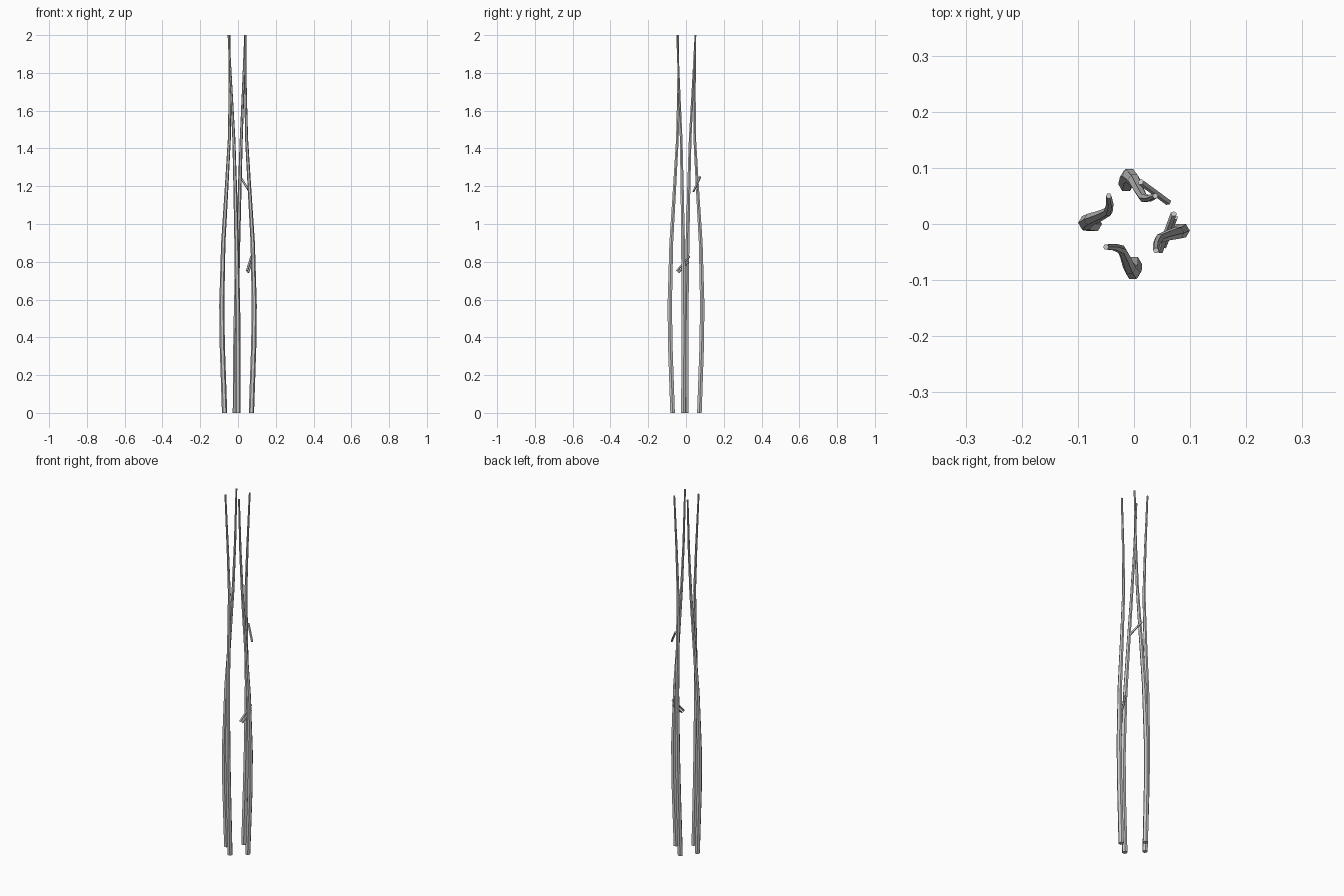
import bpy, bmesh, math
from mathutils import Vector

if "Cube" in bpy.data.objects:
    bpy.data.objects.remove(bpy.data.objects["Cube"])


def tube(name, points, radii, sides=6):
    """Flat-shaded tapering tube through the points, capped at both ends."""
    bm = bmesh.new()
    pts = [Vector(p) for p in points]
    upright = abs((pts[-1] - pts[0]).normalized().z) > 0.97
    rings = []
    for p, r in zip(pts, radii):
        d = Vector((0, 0, 1)) if upright else (pts[-1] - pts[0]).normalized()
        u = Vector((1, 0, 0)) if upright else d.cross(Vector((0, 0, 1))).normalized()
        v = d.cross(u)
        rings.append([bm.verts.new(p + r * (math.cos(a) * u + math.sin(a) * v))
                      for a in (2 * math.pi * i / sides for i in range(sides))])
    for a, b in zip(rings, rings[1:]):
        for i in range(sides):
            j = (i + 1) % sides
            bm.faces.new((a[i], a[j], b[j], b[i]))
    bm.faces.new(rings[0][::-1])
    bm.faces.new(rings[-1])
    bmesh.ops.recalc_face_normals(bm, faces=bm.faces)
    mesh = bpy.data.meshes.new(name)
    bm.to_mesh(mesh)
    bm.free()
    bpy.context.collection.objects.link(bpy.data.objects.new(name, mesh))


# Stem path: distance outwards, sideways drift, height, radius
PATH = [(0.071, 0.000, 0.00, 0.0140),
        (0.083, 0.000, 0.35, 0.0138),
        (0.086, 0.002, 0.57, 0.0135),
        (0.078, 0.008, 0.90, 0.0115),
        (0.060, 0.015, 1.20, 0.0095),
        (0.046, 0.022, 1.45, 0.0080),
        (0.043, 0.035, 1.70, 0.0065),
        (0.045, 0.050, 2.00, 0.0050)]

# Four stems round the centre, each bowing out and twisting clockwise;
# values: angle, sideways shift of the foot, outward and sideways shift of the tip
for side, angle, foot, tip_out, tip_side in (("left", 180, 0.0, 0.0, 0.0),
                                             ("front", 270, 0.0, -0.004, 0.0),
                                             ("right", 0, 0.014, -0.006, -0.003),
                                             ("back", 90, -0.014, 0.005, -0.012)):
    c, s = math.cos(math.radians(angle)), math.sin(math.radians(angle))
    pts = []
    for r, t, z, _ in PATH:
        k = max(0.0, z - 1.4) / 0.6
        r += tip_out * k
        t += foot * (1 - z / 2) + tip_side * k
        pts.append((r * c + t * s, r * s - t * c, z))
    tube(side + "_stem", pts, [p[3] for p in PATH])

# Short broken twigs on the right and back stems
tube("right_twig", [(0.071, 0.018, 0.83), (0.047, -0.048, 0.752)], [0.006, 0.006], 5)
tube("right_lower_twig", [(0.073, 0.012, 0.80), (0.054, -0.040, 0.743)], [0.006, 0.005], 5)
tube("back_twig", [(0.012, 0.075, 1.25), (0.061, 0.039, 1.172)], [0.006, 0.006], 5)
